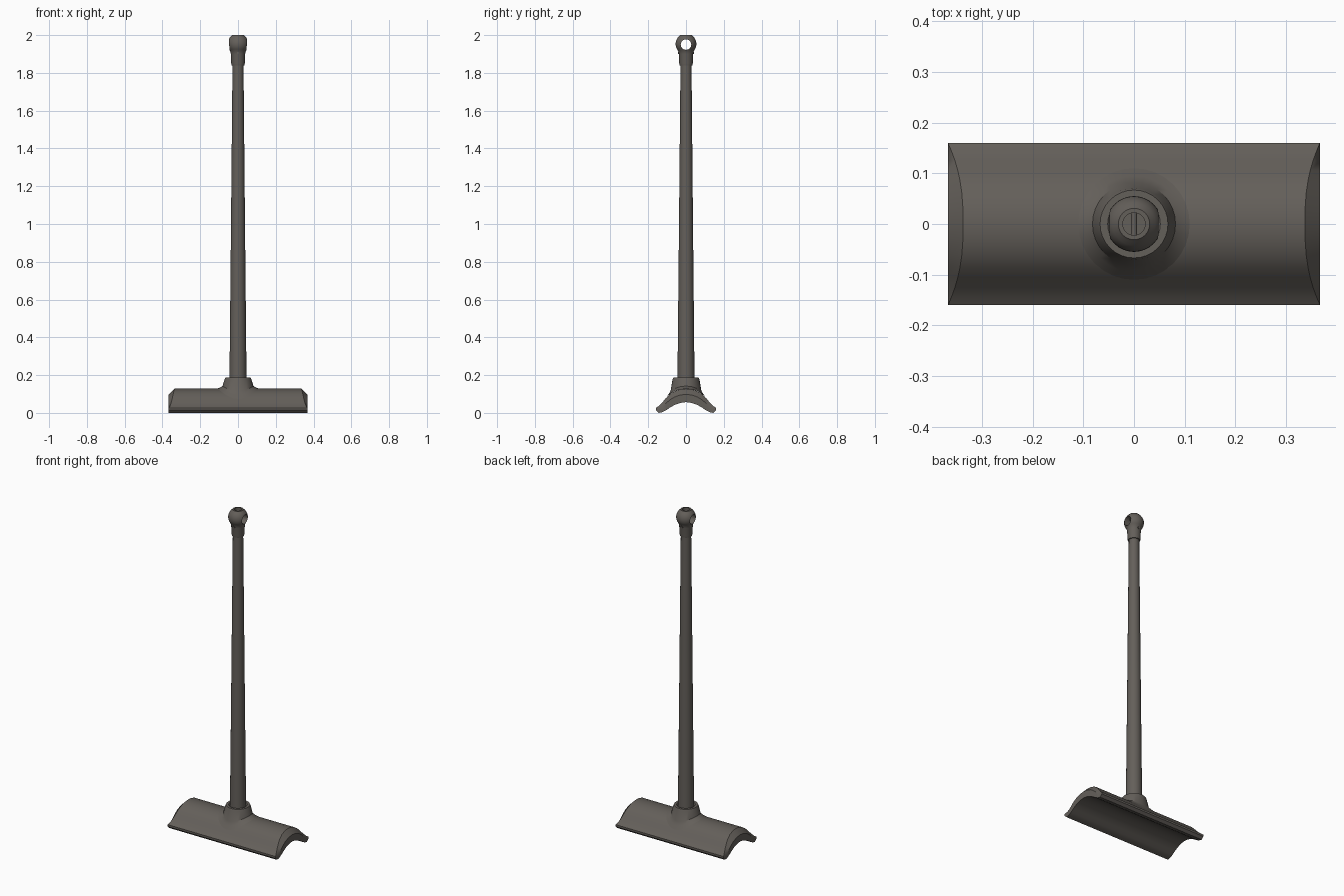
import bpy, bmesh, math
from mathutils import Matrix

if "Cube" in bpy.data.objects:
    bpy.data.objects.remove(bpy.data.objects["Cube"], do_unlink=True)

metal = bpy.data.materials.new("dark warm grey")
metal.use_nodes = True
metal.diffuse_color = (0.127, 0.115, 0.102, 1)
metal.node_tree.nodes["Principled BSDF"].inputs["Base Color"].default_value = metal.diffuse_color


def add_object(name, bm):
    bmesh.ops.remove_doubles(bm, verts=bm.verts, dist=1e-5)
    bmesh.ops.recalc_face_normals(bm, faces=bm.faces)
    mesh = bpy.data.meshes.new(name)
    bm.to_mesh(mesh)
    bm.free()
    mesh.materials.append(metal)
    ob = bpy.data.objects.new(name, mesh)
    bpy.context.collection.objects.link(ob)
    return ob


def activate(ob):
    bpy.ops.object.select_all(action="DESELECT")
    ob.select_set(True)
    bpy.context.view_layer.objects.active = ob


def smooth(ob, angle=32):
    activate(ob)
    bpy.ops.object.shade_smooth_by_angle(angle=math.radians(angle))


def loft(bm, rings, closed=True):
    """Skin equal-length rings of points with quads."""
    rows = [[bm.verts.new(p) for p in ring] for ring in rings]
    n = len(rows[0])
    for a, b in zip(rows, rows[1:]):
        for i in range(n):
            j = (i + 1) % n
            bm.faces.new((a[i], a[j], b[j], b[i]))
    if closed:
        bm.faces.new(rows[0])
        bm.faces.new(rows[-1])


def circle(r, height, n=32):
    """Ring of points; height is a number or a function of x and y."""
    pts = []
    for i in range(n):
        a = 2 * math.pi * i / n
        x, y = r * math.cos(a), r * math.sin(a)
        pts.append((x, y, height(x, y) if callable(height) else height))
    return pts


def lathe(name, profile, n=32):
    bm = bmesh.new()
    loft(bm, [circle(r, z, n) for r, z in profile])
    return add_object(name, bm)


def rod(name, radius, length, axis, z):
    bm = bmesh.new()
    bmesh.ops.create_cone(bm, cap_ends=True, segments=24, radius1=radius, radius2=radius,
                          depth=length,
                          matrix=Matrix.Translation((0, 0, z)) @ Matrix.Rotation(math.pi / 2, 4, axis))
    return add_object(name, bm)


# Saddle base: stations of (y, upper z, lower z), mirrored front to back
HALF_LENGTH, HALF_WIDTH = 0.367, 0.16
half = [(0, .128, .057), (.03, .125, .053), (.06, .115, .042), (.085, .099, .028),
        (.105, .079, .014), (.125, .056, .004), (.145, .036, 0), (HALF_WIDTH, .026, .014)]
stations = [(-y, t, b) for y, t, b in reversed(half[1:])] + half


def saddle_top(y):
    y = abs(y)
    for (y0, t0, _), (y1, t1, _) in zip(half, half[1:]):
        if y <= y1:
            return t0 + (t1 - t0) * (y - y0) / (y1 - y0)
    return half[-1][1]


rings = []
for y, top, low in stations:
    bevel = 0.03 * (1 - (abs(y) / HALF_WIDTH) ** 2.5)
    mid = top - 0.42 * (top - low)
    e = HALF_LENGTH
    rings.append([(bevel - e, y, top), (e - bevel, y, top), (e, y, mid),
                  (e, y, low), (-e, y, low), (-e, y, mid)])
bm = bmesh.new()
loft(bm, rings)
smooth(add_object("saddle_base", bm))

# Collar with a fillet that follows the saddle
bm = bmesh.new()
fillet = [(.11, .001), (.095, .006), (.082, .014)]
rings = [circle(r, lambda x, y, d=d: saddle_top(y) + d) for r, d in fillet]
rings += [circle(r, z) for r, z in [(.071, .178), (.067, .187), (.052, .187), (.044, .178)]]
loft(bm, rings, closed=False)
smooth(add_object("collar", bm))

# Tapered pole
smooth(lathe("pole", [(.045, .1), (.045, .19), (.038, .9), (.029, 1.86)], 24))

# Eye fitting: socket and flat-topped ball with a bore from above
CENTRE, RADIUS = 1.953, 0.055
profile = [(.029, 1.84), (.034, 1.84), (.036, 1.85), (.038, 1.9)]
for deg in range(-40, 51, 10):
    a = math.radians(deg)
    profile.append((RADIUS * math.cos(a), CENTRE + RADIUS * math.sin(a)))
profile += [(.031, 2.0), (.022, 2.0), (.022, 1.87)]
eye = lathe("eye_fitting", profile)

# Cross hole through the ball
cutter = rod("eye_hole_cutter", 0.028, 0.3, "Y", 1.95)
cutter.hide_render = True
cut = eye.modifiers.new("cross_hole", "BOOLEAN")
cut.operation, cut.solver, cut.object = "DIFFERENCE", "EXACT", cutter
activate(eye)
bpy.ops.object.modifier_apply(modifier=cut.name)
bpy.data.objects.remove(cutter, do_unlink=True)
smooth(eye)

# Retaining pin through the socket
smooth(rod("retaining_pin", 0.006, 0.086, "X", 1.905))
